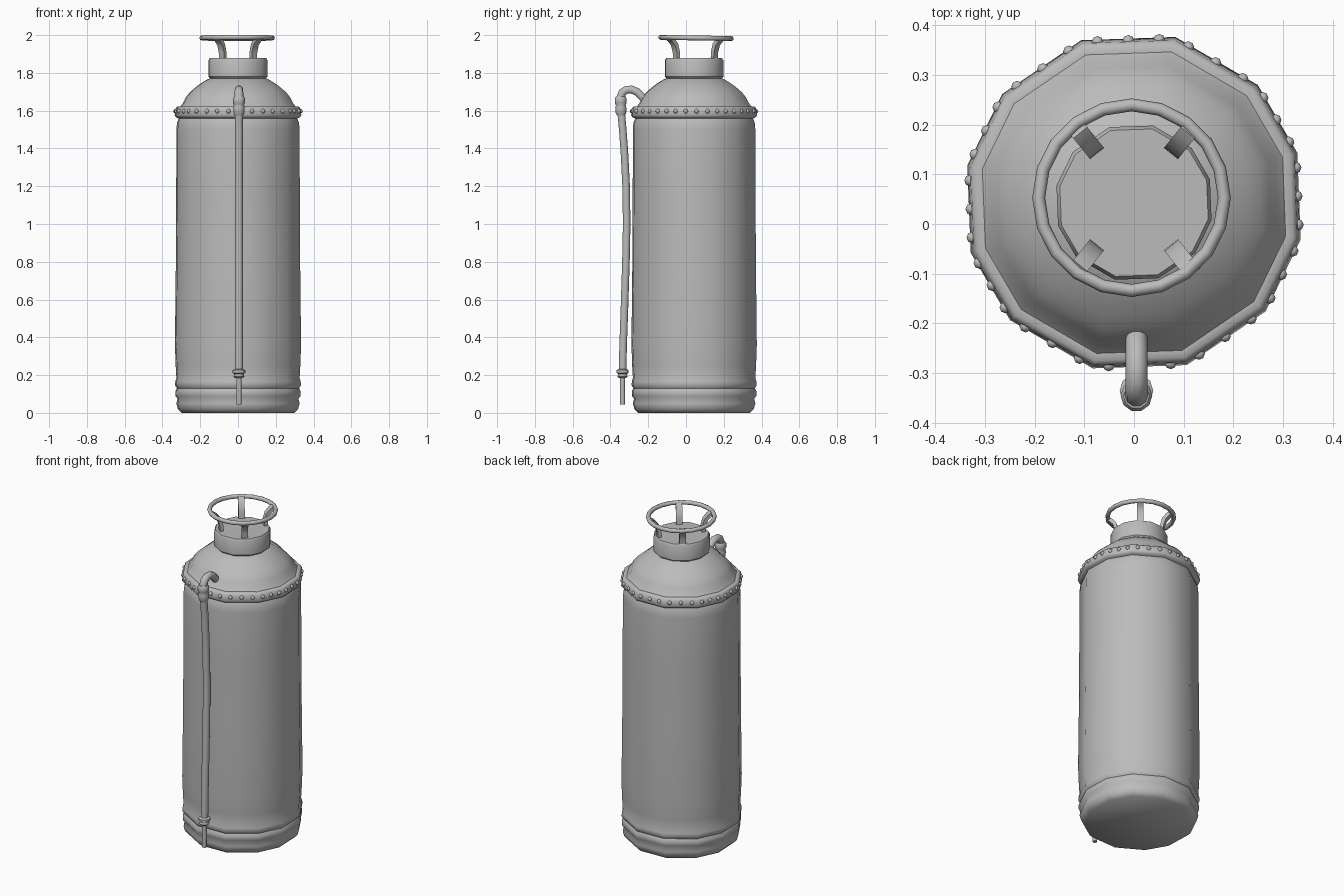
import bpy, bmesh, math
from mathutils import Matrix, Vector

old = bpy.data.objects.get("Cube")
if old:
    bpy.data.objects.remove(old, do_unlink=True)

grey = bpy.data.materials.new("plain grey metal")
grey.use_nodes = True
colour = (0.5, 0.5, 0.5, 1)
grey.diffuse_color = colour
grey.node_tree.nodes["Principled BSDF"].inputs["Base Color"].default_value = colour

CY = 0.043                      # tank axis sits slightly behind the origin
HALF = (17, 43.5, 76, 108, 140.5, 167.5)
ANGLES = [math.radians(a + turn) for turn in (0, 180) for a in HALF]


def finish(name, bm, sharp=50):
    bmesh.ops.recalc_face_normals(bm, faces=bm.faces)
    mesh = bpy.data.meshes.new(name)
    bm.to_mesh(mesh)
    bm.free()
    mesh.materials.append(grey)
    ob = bpy.data.objects.new(name, mesh)
    bpy.context.collection.objects.link(ob)
    bpy.ops.object.select_all(action='DESELECT')
    ob.select_set(True)
    bpy.context.view_layer.objects.active = ob
    bpy.ops.object.shade_smooth_by_angle(angle=math.radians(sharp))
    return ob


def skin(bm, rings):
    """Bridge a stack of vertex loops and cap both ends."""
    loops = [[bm.verts.new(p) for p in ring] for ring in rings]
    n = len(loops[0])
    for a, b in zip(loops, loops[1:]):
        for i in range(n):
            j = (i + 1) % n
            bm.faces.new((a[i], a[j], b[j], b[i]))
    bm.faces.new(loops[0])
    bm.faces.new(loops[-1])


def lathe(name, profile, sharp=50):
    bm = bmesh.new()
    skin(bm, [[(r * math.cos(a), CY + r * math.sin(a), z) for a in ANGLES]
              for r, z in profile])
    return finish(name, bm, sharp)


def tube(name, path, x=0.005, sides=10):
    """Sweep a circle along a path of (y, z, radius) points."""
    pts = [Vector((x, y, z)) for y, z, r in path]
    side = Vector((1, 0, 0))
    rings = []
    for i, p in enumerate(pts):
        tangent = (pts[min(i + 1, len(pts) - 1)] - pts[max(i - 1, 0)]).normalized()
        normal = tangent.cross(side)
        rings.append([p + path[i][2] * (side * math.cos(t) + normal * math.sin(t))
                      for t in (2 * math.pi * k / sides for k in range(sides))])
    bm = bmesh.new()
    skin(bm, rings)
    return finish(name, bm)


# Tank wall with pressed hoops near the foot
lathe("tank_body", [
    (0.305, 0), (0.326, 0.02), (0.334, 0.05), (0.328, 0.075),
    (0.339, 0.09), (0.339, 0.115), (0.331, 0.13),
    (0.341, 0.145), (0.340, 0.165), (0.334, 0.185),
    (0.338, 0.25), (0.342, 0.36), (0.337, 0.8), (0.335, 1.2),
    (0.334, 1.5), (0.331, 1.535), (0.322, 1.558), (0.31, 1.562)])

# Domed shoulder with its riveted skirt
lathe("dome", [
    (0.31, 1.555), (0.335, 1.564), (0.344, 1.575), (0.337, 1.615),
    (0.328, 1.622), (0.313, 1.622), (0.298, 1.64), (0.283, 1.67),
    (0.263, 1.695), (0.237, 1.718), (0.205, 1.742), (0.165, 1.766), (0.14, 1.775)])

# Capped neck
lathe("neck_cap", [
    (0.145, 1.765), (0.160, 1.78), (0.160, 1.865), (0.153, 1.878)], 40)

# Rivets, three on each flat of the skirt
bm = bmesh.new()
for i, a in enumerate(ANGLES):
    b = ANGLES[(i + 1) % len(ANGLES)]
    p, q = (Vector((math.cos(t), math.sin(t), 0)) * 0.339 for t in (a, b))
    for k in range(3):
        spot = p.lerp(q, (k + 0.5) / 3) + Vector((0, CY, 1.597))
        bmesh.ops.create_uvsphere(bm, u_segments=8, v_segments=6, radius=0.012,
                                  matrix=Matrix.Translation(spot))
finish("rivets", bm)

# Carrying ring
bpy.ops.mesh.primitive_torus_add(major_segments=20, minor_segments=8,
                                 major_radius=0.187, minor_radius=0.013,
                                 location=(-0.005, 0.053, 1.985),
                                 rotation=(math.radians(-1), 0, 0))
ring = bpy.context.object
ring.name = ring.data.name = "handle_ring"
ring.data.materials.append(grey)
bpy.ops.object.shade_smooth_by_angle(angle=math.radians(50))

# Four bowed posts under the ring
POST = [(0.128, 1.865), (0.130, 1.91), (0.142, 1.95), (0.165, 1.975), (0.182, 1.985)]
for sx in (-1, 1):
    for sy in (-1, 1):
        bm = bmesh.new()
        rings = []
        for i, (r, z) in enumerate(POST):
            thin = Vector((0, 0.010, -0.004 * i / 2))
            rings.append([Vector((w, r, z)) + s * thin
                          for w, s in ((-.018, -1), (.018, -1), (.018, 1), (-.018, 1))])
        skin(bm, rings)
        heading = math.atan2(sy * 0.78, sx * 0.63) - math.pi / 2
        bm.transform(Matrix.Translation((0, 0.05, 0)) @ Matrix.Rotation(heading, 4, 'Z'))
        finish(f"handle_post_{'left' if sx > 0 else 'right'}_{'back' if sy > 0 else 'front'}",
               bm, 35)

# Elbow leaving the dome
tube("hose_elbow", [
    (-0.20, 1.64, .022), (-0.235, 1.675, .022), (-0.26, 1.70, .022),
    (-0.288, 1.712, .022), (-0.315, 1.711, .022), (-0.336, 1.697, .023),
    (-0.345, 1.675, .023), (-0.346, 1.64, .023)])
tube("hose_upper_collar", [
    (-0.346, 1.675, .026), (-0.346, 1.667, .032), (-0.346, 1.64, .032),
    (-0.345, 1.63, .027), (-0.345, 1.62, .030), (-0.344, 1.59, .030), (-0.343, 1.575, .023)])

# Hanging hose, bowed gently toward the tank
tube("hose", [
    (-0.344, 1.60, .021), (-0.335, 1.50, .021), (-0.326, 1.38, .021),
    (-0.317, 1.2, .021), (-0.314, 1.0, .021), (-0.318, 0.8, .021),
    (-0.326, 0.55, .021), (-0.333, 0.35, .021), (-0.336, 0.21, .021)])

# Nozzle and its flanged collar
tube("nozzle_collar", [
    (-0.336, 0.232, .022), (-0.336, 0.226, .034), (-0.336, 0.212, .034),
    (-0.336, 0.207, .026), (-0.336, 0.199, .026), (-0.336, 0.192, .029),
    (-0.336, 0.184, .020)])
tube("nozzle", [(-0.336, 0.20, .014), (-0.336, 0.045, .013)])
